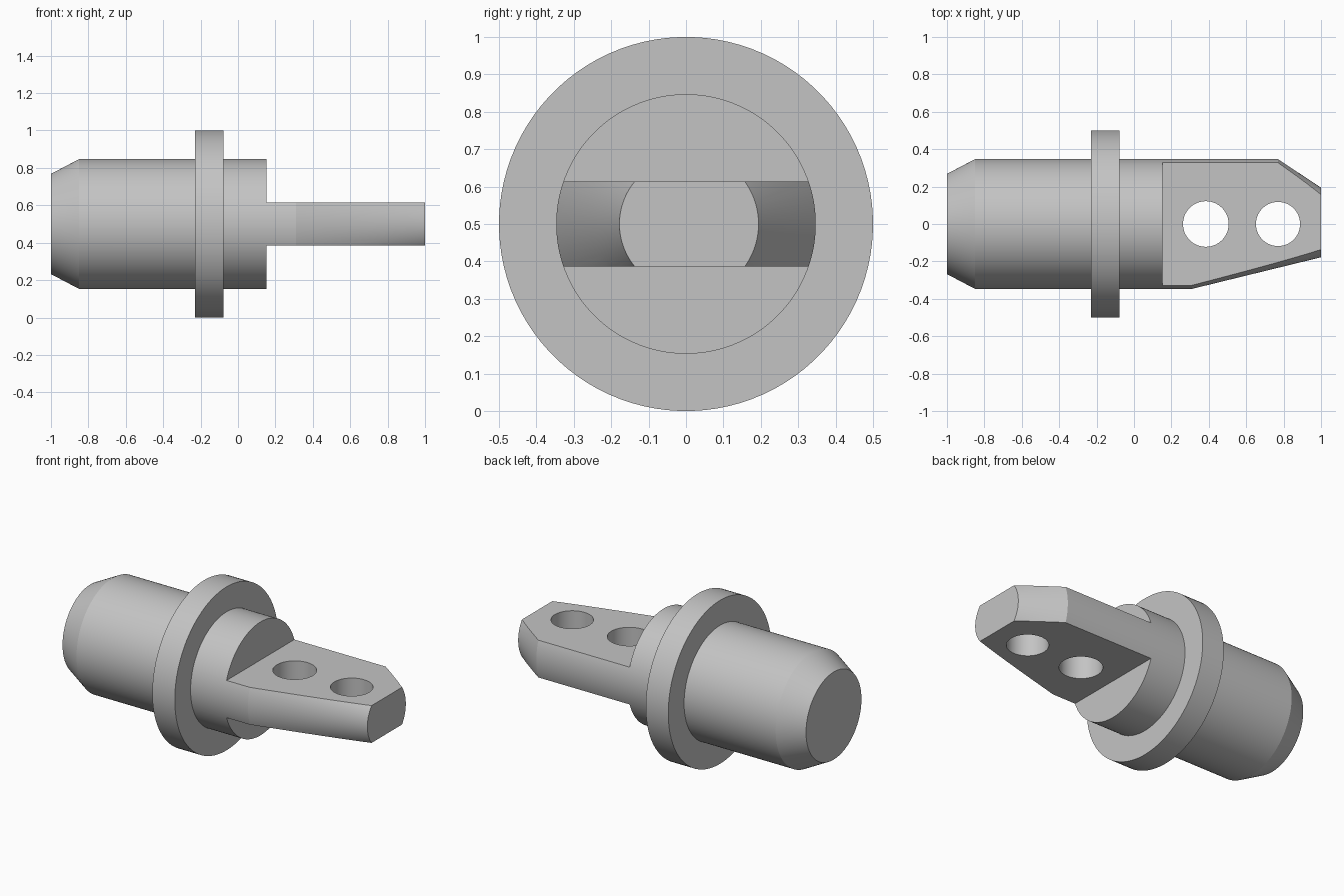
import bpy
import bmesh
import math

if "Cube" in bpy.data.objects:
    bpy.data.objects.remove(bpy.data.objects["Cube"])

SEGMENTS = 96
AXIS_Z = 0.5
BODY_R = 0.347
SHOULDER_X = 0.152   # where the round shank ends and the flat tang begins
TANG_HALF = 0.114    # half of the tang thickness

steel = bpy.data.materials.new("grey_steel")
steel.use_nodes = True
steel.diffuse_color = (0.55, 0.55, 0.55, 1)
steel.node_tree.nodes["Principled BSDF"].inputs["Base Color"].default_value = (0.55, 0.55, 0.55, 1)


def lathe(name, stations, closed=False):
    """Turn (x, back radius, front radius) stations about the x axis."""
    bm = bmesh.new()
    rings = []
    for x, back, front in stations:
        ring = []
        for i in range(SEGMENTS):
            a = 2 * math.pi * (i + 0.5) / SEGMENTS
            r = back if math.cos(a) > 0 else front
            ring.append(bm.verts.new((x, r * math.cos(a), AXIS_Z + r * math.sin(a))))
        rings.append(ring)
    pairs = list(zip(rings, rings[1:]))
    if closed:
        pairs.append((rings[-1], rings[0]))
    else:
        bm.faces.new(rings[0])
        bm.faces.new(rings[-1])
    for a, b in pairs:
        for i in range(SEGMENTS):
            j = (i + 1) % SEGMENTS
            bm.faces.new((a[i], a[j], b[j], b[i]))
    bmesh.ops.recalc_face_normals(bm, faces=bm.faces)
    mesh = bpy.data.meshes.new(name)
    bm.to_mesh(mesh)
    bm.free()
    mesh.materials.append(steel)
    obj = bpy.data.objects.new(name, mesh)
    bpy.context.collection.objects.link(obj)
    return obj


def activate(obj):
    bpy.ops.object.select_all(action="DESELECT")
    obj.select_set(True)
    bpy.context.view_layer.objects.active = obj


def cut(target, cutter):
    """Subtract the cutter from the target, then discard it."""
    cutter.hide_render = True
    cutter.data.materials.append(steel)
    mod = target.modifiers.new("cut", "BOOLEAN")
    mod.operation = "DIFFERENCE"
    mod.solver = "EXACT"
    mod.object = cutter
    activate(target)
    bpy.ops.object.modifier_apply(modifier=mod.name)
    bpy.data.objects.remove(cutter)


# Shank and tang: one turned bar, with a short back taper and a long front taper
BACK_X, FRONT_X = 0.77, 0.31
BACK_END, FRONT_END = 0.194, 0.178
front_mid = BODY_R + (FRONT_END - BODY_R) * (BACK_X - FRONT_X) / (1 - FRONT_X)
shank = lathe("shank_and_tang", [
    (-1, 0.268, 0.268),
    (-0.85, BODY_R, BODY_R),
    (FRONT_X, BODY_R, BODY_R),
    (BACK_X, BODY_R, front_mid),
    (1, BACK_END, FRONT_END),
])

# Flats above and below the tang
for side in (1, -1):
    bpy.ops.mesh.primitive_cube_add(
        size=1, location=(SHOULDER_X + 0.5, 0, AXIS_Z + side * (TANG_HALF + 0.25)))
    box = bpy.context.object
    box.scale = (1, 1, 0.5)
    bpy.context.view_layer.update()
    cut(shank, box)

# Pin holes through the tang
for x, radius in ((0.384, 0.122), (0.77, 0.118)):
    bpy.ops.mesh.primitive_cylinder_add(
        vertices=64, radius=radius, depth=1, location=(x, 0, AXIS_Z))
    cut(shank, bpy.context.object)

# Collar ring around the shank
collar = lathe("collar", [
    (-0.23, BODY_R, BODY_R),
    (-0.23, 0.5, 0.5),
    (-0.078, 0.5, 0.5),
    (-0.078, BODY_R, BODY_R),
], closed=True)

for part in (shank, collar):
    activate(part)
    bpy.ops.object.shade_smooth_by_angle(angle=math.radians(12))
